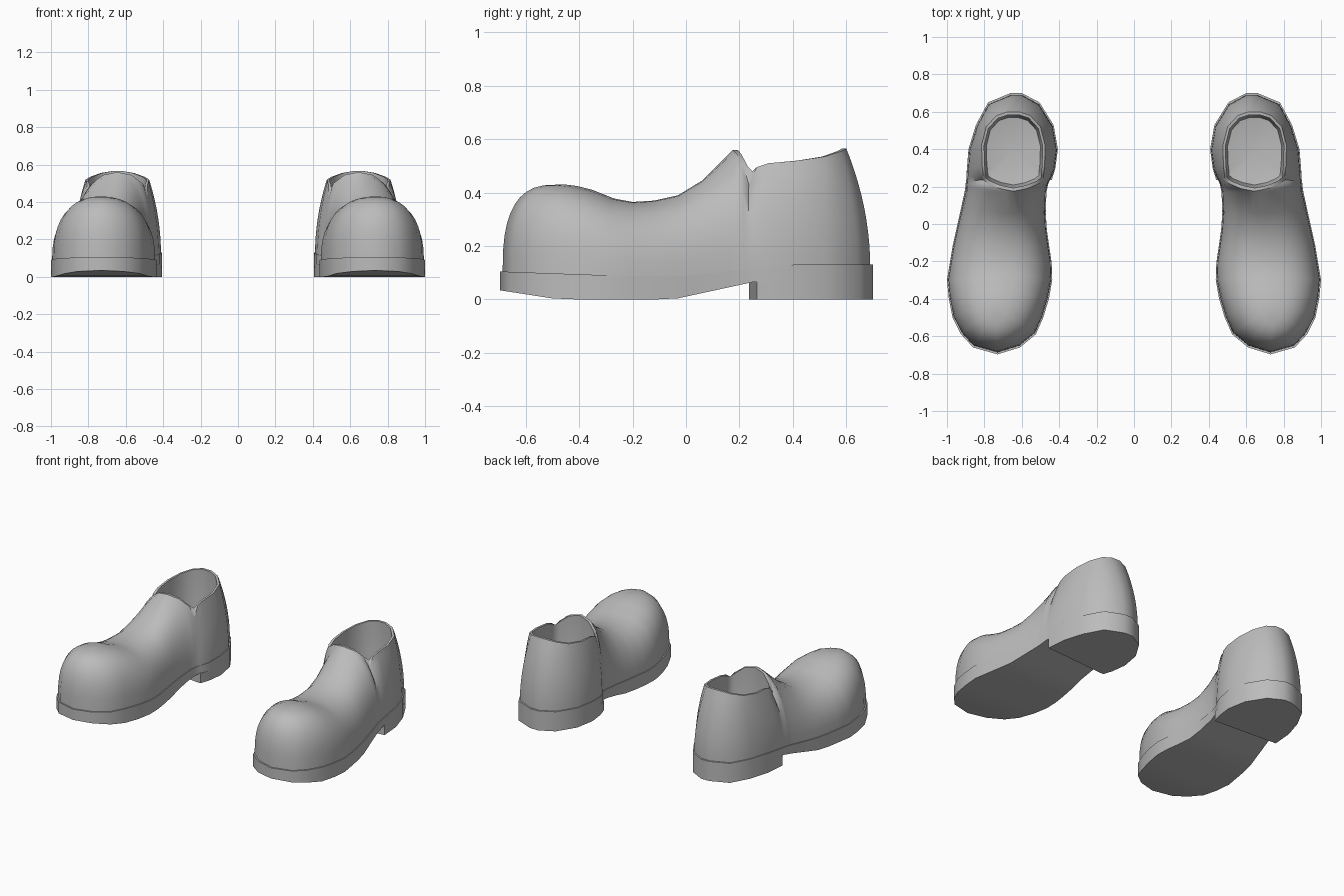
import bpy, bmesh
from math import sin, cos, pi, radians
from mathutils import Vector

cube = bpy.data.objects.get("Cube")
if cube:
    bpy.data.objects.remove(cube)

leather = bpy.data.materials.new("grey leather")
leather.use_nodes = True
GREY = (0.5, 0.5, 0.5, 1)
leather.diffuse_color = GREY
leather.node_tree.nodes["Principled BSDF"].inputs["Base Color"].default_value = GREY

# Stations from heel to toe of the left shoe:
# outline y, inner x, outer x, then half width, y and z of the top edge
STATIONS = [
    (.7, .6, .66, .03, .6, .565),
    (.65, .505, .78, .09, .58, .555),
    (.53, .43, .845, .145, .52, .535),
    (.4, .407, .885, .17, .42, .52),
    (.3, .42, .893, .167, .31, .51),
    (.25, .44, .896, .162, .265, .495),
    (.235, .45, .897, .16, .235, .43),
    (.215, .458, .9, .135, .215, .5),
    (.195, .463, .902, .075, .19, .545),
    (.17, .468, .906, 0, .175, .56),
    (.06, .472, .93, 0, .06, .445),
    (-.03, .466, .95, 0, -.03, .39),
    (-.12, .453, .97, 0, -.12, .37),
    (-.21, .44, .985, 0, -.2, .365),
    (-.3, .437, 1, 0, -.27, .378),
    (-.4, .455, .99, 0, -.35, .41),
    (-.5, .485, .97, 0, -.41, .425),
    (-.59, .525, .925, 0, -.45, .43),
    (-.66, .61, .86, 0, -.47, .43),
    (-.697, .73, .73, 0, -.48, .43),
]
HEEL_END = 5      # station at the front of the heel block
COLLAR_END = 9    # station at the tip of the tongue
SOLE_TOP = [(-.7, .105), (-.2, .087), (0, .088), (.2, .11), (.4, .13)]
SOLE_BOTTOM = [(-.7, .035), (-.5, .004), (-.4, 0), (-.05, 0), (.25, .065)]
RIDGE_X = [(-.45, .735), (.175, .645)]
FULLNESS = [(-.4, .72), (-.1, .85), (.17, .95)]


def interp(table, y):
    """Piecewise linear lookup, clamped at both ends."""
    if y <= table[0][0]:
        return table[0][1]
    for (a, u), (b, v) in zip(table, table[1:]):
        if y <= b:
            return u + (v - u) * (y - a) / (b - a)
    return table[-1][1]


def loop_columns(count, make):
    """Columns forward along the outer side, then back along the inner side."""
    outer = [make(i, 1) for i in range(count)]
    inner = [make(i, -1) for i in reversed(range(count))]
    return outer + inner


def skin(name, columns):
    """Skin a closed loop of columns, then mirror it to make the pair."""
    bm = bmesh.new()
    grid = [[bm.verts.new(p) for p in col] for col in columns]
    for i, a in enumerate(grid):
        b = grid[(i + 1) % len(grid)]
        for r in range(len(a) - 1):
            bm.faces.new((a[r], a[r + 1], b[r + 1], b[r]))
    bmesh.ops.remove_doubles(bm, verts=bm.verts, dist=.0005)
    mesh = bpy.data.meshes.new(name)
    bm.to_mesh(mesh)
    bm.free()
    mesh.materials.append(leather)
    mesh.shade_smooth()
    mesh.set_sharp_from_angle(angle=radians(60))
    obj = bpy.data.objects.new(name, mesh)
    bpy.context.collection.objects.link(obj)
    mirror = obj.modifiers.new("pair", 'MIRROR')
    mirror.use_mirror_merge = False


def edge_point(i, side, z):
    y, inner, outer = STATIONS[i][:3]
    return Vector((outer if side > 0 else inner, y, z))


def mid_point(i, z):
    y, inner, outer = STATIONS[i][:3]
    return Vector(((inner + outer) / 2, y, z))


def top_point(i, side):
    w, y, z = STATIONS[i][3:]
    return Vector((interp(RIDGE_X, y) + side * w, y, z))


# Upper: upright walls at the heel turn into rounded arches at the toe
def upper_column(i, side, rows=10):
    y = STATIONS[i][0]
    base = edge_point(i, side, interp(SOLE_TOP, y) - .01)
    base.x += (mid_point(i, 0).x - base.x) * .02
    base.y *= .985
    top = top_point(i, side)
    arch = min(max((i - 5) / 5, 0), 1)
    power = interp(FULLNESS, y)
    column = []
    for r in range(rows + 1):
        t = r / rows
        a = t * pi / 2
        across = (1 - arch) * t ** 2 + arch * (1 - max(cos(a), 0) ** power)
        rise = (1 - arch) * t + arch * sin(a) ** power
        p = base.lerp(top, across)
        p.z = base.z + (top.z - base.z) * rise
        column.append(p)
    return column


skin("upper", loop_columns(len(STATIONS), upper_column))


# Lining: collar rim, inner wall and footbed; it also backs the side notches
def lining_column(i, side):
    rim = top_point(i, side)
    centre = Vector((.645, .4, 0))

    def ring(scale, z):
        p = centre + (rim - centre) * scale
        p.z = z
        return p
    return [rim, ring(.92, max(rim.z, .48)), ring(.94, .32),
            ring(.85, .17), ring(0, .14)]


skin("lining", loop_columns(COLLAR_END + 1, lining_column))


# Sole: slab with toe spring and a raised arch
def sole_column(i, side):
    y = STATIONS[i][0]
    low, high = interp(SOLE_BOTTOM, y), interp(SOLE_TOP, y)
    return [mid_point(i, low), edge_point(i, side, low),
            edge_point(i, side, high), mid_point(i, high)]


skin("sole", loop_columns(len(STATIONS), sole_column))


# Heel block under the back of the sole, with a slightly slanted front
def heel_column(i, side):
    high = interp(SOLE_BOTTOM, STATIONS[i][0])
    slant = Vector((0, side * .015 if i == HEEL_END else 0, 0))
    return [mid_point(i, 0), edge_point(i, side, 0) + slant,
            edge_point(i, side, high) + slant, mid_point(i, high)]


skin("heel", loop_columns(HEEL_END + 1, heel_column))
